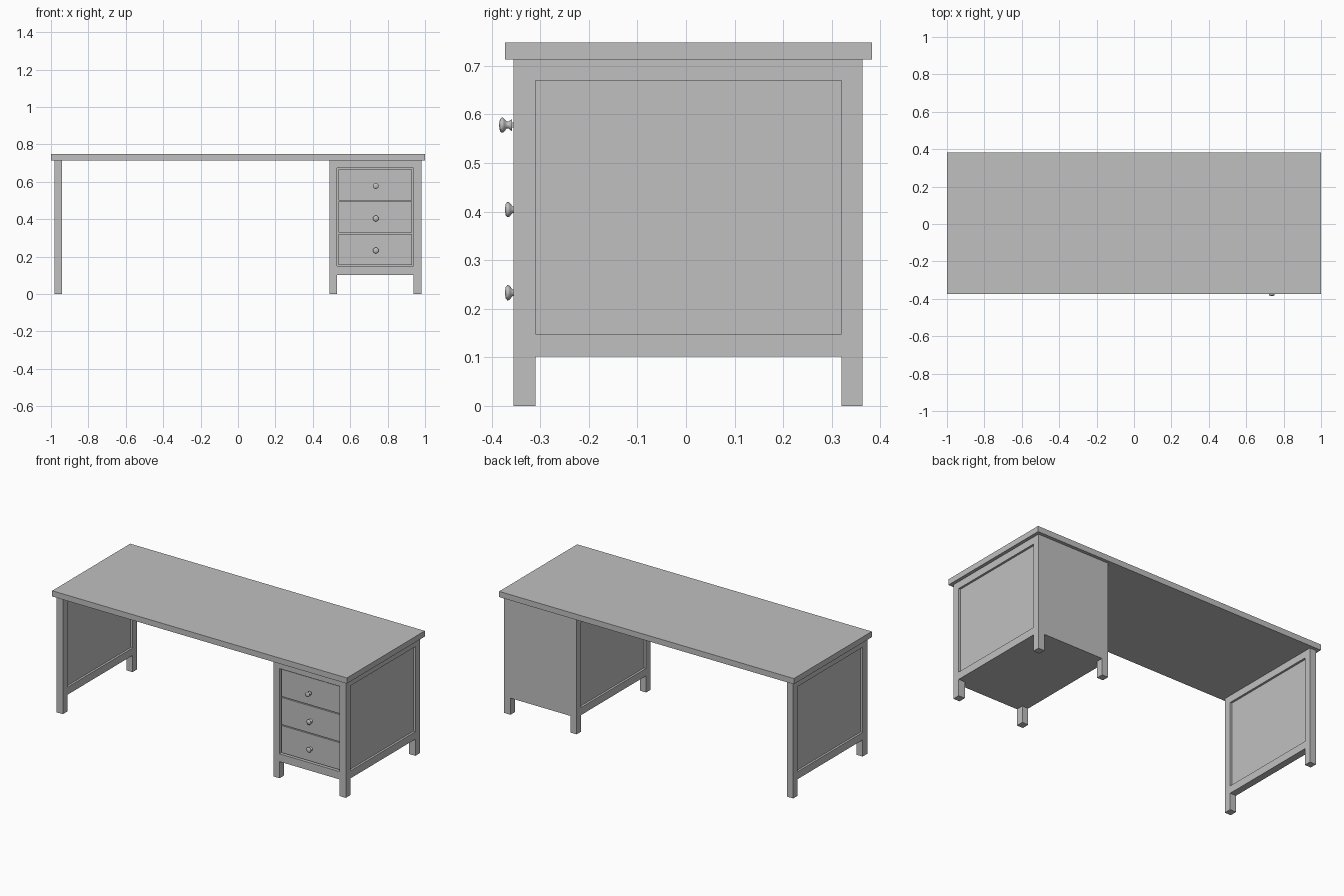
import bpy, bmesh, math
from mathutils import Matrix

cube = bpy.data.objects.get("Cube")
if cube:
    bpy.data.objects.remove(cube, do_unlink=True)

paint = bpy.data.materials.new("light_grey_paint")
paint.use_nodes = True
GREY = (0.53, 0.53, 0.53, 1)
paint.diffuse_color = GREY
paint.node_tree.nodes["Principled BSDF"].inputs["Base Color"].default_value = GREY


def add_object(name, bm):
    bmesh.ops.recalc_face_normals(bm, faces=bm.faces)
    mesh = bpy.data.meshes.new(name)
    bm.to_mesh(mesh)
    bm.free()
    mesh.materials.append(paint)
    obj = bpy.data.objects.new(name, mesh)
    bpy.context.collection.objects.link(obj)
    return obj


def box(name, x, y, z):
    """Box from (min, max) ranges on each axis."""
    bm = bmesh.new()
    bmesh.ops.create_cube(bm, size=1)
    for v in bm.verts:
        v.co = [r[0] if c < 0 else r[1] for c, r in zip(v.co, (x, y, z))]
    return add_object(name, bm)


def carve(obj, cutters):
    """Subtract box ranges from the object and bake the result."""
    helpers = []
    for ranges in cutters:
        cutter = box("cutter", *ranges)
        cutter.hide_render = True
        mod = obj.modifiers.new("cut", 'BOOLEAN')
        mod.operation = 'DIFFERENCE'
        mod.solver = 'EXACT'
        mod.object = cutter
        helpers.append(cutter)
    graph = bpy.context.evaluated_depsgraph_get()
    baked = bpy.data.meshes.new_from_object(obj.evaluated_get(graph))
    obj.modifiers.clear()
    obj.data = baked
    for h in helpers:
        bpy.data.objects.remove(h, do_unlink=True)


# Shared dimensions
BODY_Y = (-0.355, 0.363)
INNER_Y = (-0.31, 0.32)
BODY_Z = (0, 0.713)
PANEL_Z = (0.148, 0.67)
OPEN_X = (0.53, 0.937)
OPEN_Z = (0.15, 0.673)
GAP_Z = (-0.1, 0.102)
RECESS = 0.013


def side_recess(x, inward):
    """Shallow panel recess cut into a side face at x."""
    return (sorted((x - inward * 0.1, x + inward * RECESS)), INNER_Y, PANEL_Z)


# Table top
box("table_top", (-1, 1), (-0.373, 0.383), (0.713, 0.748))

# End support: panelled slab on two feet
end_support = box("end_support", (-0.982, -0.94), BODY_Y, BODY_Z)
carve(end_support, [
    ((-1.2, -0.8), INNER_Y, GAP_Z),
    side_recess(-0.982, 1),
    side_recess(-0.94, -1),
])

# Drawer cabinet: block on four feet, recessed sides, open front, plain back
cabinet = box("drawer_cabinet", (0.488, 0.98), BODY_Y, BODY_Z)
carve(cabinet, [
    ((0.3, 1.2), INNER_Y, GAP_Z),
    (OPEN_X, (-0.6, 0.6), GAP_Z),
    side_recess(0.488, 1),
    side_recess(0.98, -1),
    (OPEN_X, (-0.6, -0.33), OPEN_Z),
])

# Drawer fronts with a narrow gap around each
GAP = 0.006
pitch = (OPEN_Z[1] - OPEN_Z[0] - GAP) / 3
for i, label in enumerate(("bottom", "middle", "top")):
    z = OPEN_Z[0] + GAP + i * pitch
    box(label + "_drawer_front", (OPEN_X[0] + GAP, OPEN_X[1] - GAP),
        (-0.346, -0.325), (z, z + pitch - GAP))


# Turned knob: (radius, distance outward from the drawer)
KNOB = [(0, 0), (0.012, 0), (0.011, 0.003), (0.007, 0.007), (0.007, 0.011),
        (0.013, 0.016), (0.0155, 0.019), (0.0155, 0.022), (0.012, 0.025), (0, 0.027)]


def knob(name, y, z):
    bm = bmesh.new()
    verts = [bm.verts.new((r, 0, h)) for r, h in KNOB]
    edges = [bm.edges.new(pair) for pair in zip(verts, verts[1:])]
    bmesh.ops.spin(bm, geom=verts + edges, axis=(0, 0, 1), cent=(0, 0, 0),
                   angle=math.tau, steps=24)
    bmesh.ops.remove_doubles(bm, verts=bm.verts, dist=0.0001)
    place = Matrix.Translation((0.737, y, z)) @ Matrix.Rotation(math.pi / 2, 4, 'X')
    bmesh.ops.transform(bm, matrix=place, verts=bm.verts)
    obj = add_object(name, bm)
    bpy.ops.object.select_all(action='DESELECT')
    obj.select_set(True)
    bpy.context.view_layer.objects.active = obj
    bpy.ops.object.shade_smooth_by_angle(angle=math.radians(50))


knob("bottom_knob", -0.346, 0.233)
knob("middle_knob", -0.346, 0.404)
knob("top_knob", -0.358, 0.578)
# Short stem joining the prouder top knob to its drawer
box("top_knob_stem", (0.732, 0.742), (-0.359, -0.345), (0.573, 0.583))
